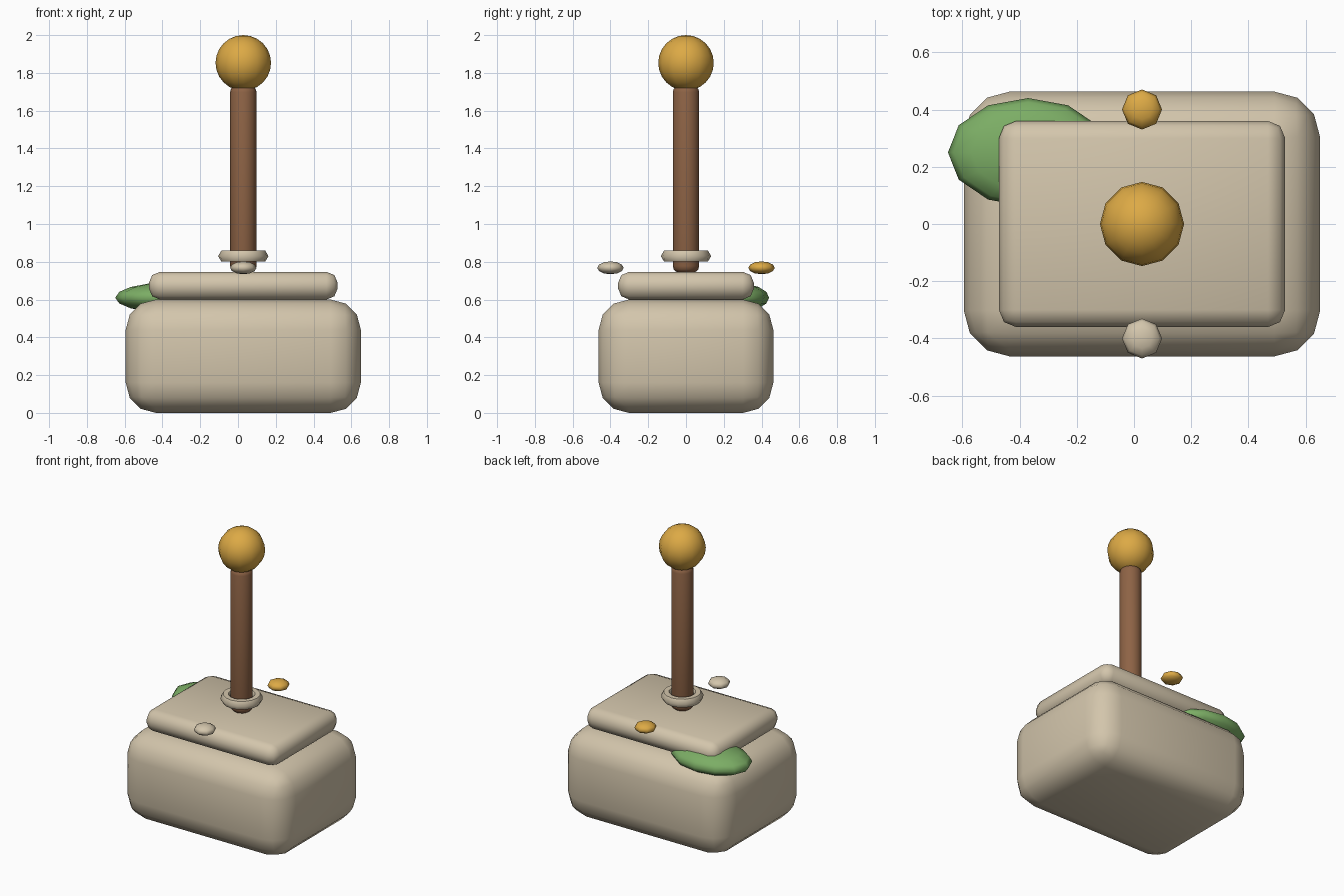
import bpy
import math

if "Cube" in bpy.data.objects:
    bpy.data.objects.remove(bpy.data.objects["Cube"], do_unlink=True)

CX = 0.028  # shared axis of the stand and pole


def material(name, rgb):
    mat = bpy.data.materials.new(name)
    mat.use_nodes = True
    color = (*rgb, 1)
    mat.diffuse_color = color
    mat.node_tree.nodes["Principled BSDF"].inputs["Base Color"].default_value = color
    return mat


stone = material("stone", (0.65, 0.56, 0.41))
wood = material("brown wood", (0.27, 0.125, 0.06))
gold = material("gold", (0.72, 0.40, 0.06))
leaf = material("moss green", (0.20, 0.42, 0.13))


def finish(name, mat, bevel=0, segments=2, smooth=60):
    ob = bpy.context.object
    ob.name = name
    ob.data.materials.append(mat)
    bpy.ops.object.transform_apply(location=False, rotation=False, scale=True)
    if bevel:
        mod = ob.modifiers.new("Rounded edges", "BEVEL")
        mod.width = bevel
        mod.segments = segments
        mod.limit_method = "ANGLE"
        mod.angle_limit = math.radians(60)
        bpy.ops.object.modifier_apply(modifier=mod.name)
    bpy.ops.object.shade_smooth_by_angle(angle=math.radians(smooth))
    return ob


def block(name, size, bottom, bevel, segments):
    bpy.ops.mesh.primitive_cube_add(size=1, location=(CX, 0, bottom + size[2] / 2))
    bpy.context.object.scale = size
    finish(name, stone, bevel, segments)


def ellipsoid(name, mat, centre, radii, segments, rings):
    bpy.ops.mesh.primitive_uv_sphere_add(
        segments=segments, ring_count=rings, radius=1, location=centre)
    bpy.context.object.scale = radii
    finish(name, mat, smooth=80)


# Stone stand
block("base_block", (1.245, 0.925, 0.6), 0, 0.16, 3)
block("top_slab", (1.0, 0.72, 0.147), 0.6, 0.06, 2)

# Pole with rounded ends
bpy.ops.mesh.primitive_cylinder_add(
    vertices=16, radius=0.07, depth=0.99, location=(CX, 0, 1.238))
finish("pole", wood, 0.035, 3)

# Ring around the foot of the pole
bpy.ops.mesh.primitive_torus_add(
    major_radius=0.1, minor_radius=0.033, major_segments=16, minor_segments=6,
    location=(CX, 0, 0.83))
finish("collar", stone)

# Ball on the pole, and the small studs in front and behind
ellipsoid("pole_ball", gold, (CX, 0, 1.853), (0.147,) * 3, 12, 12)
for name, mat, y in (("front_stud", stone, -0.4), ("back_stud", gold, 0.4)):
    ellipsoid(name, mat, (CX, y, 0.768), (0.07, 0.07, 0.034), 8, 6)

# Moss patch on the back right corner
ellipsoid("moss_patch", leaf, (-0.37, 0.25, 0.61), (0.28, 0.19, 0.08), 12, 8)
